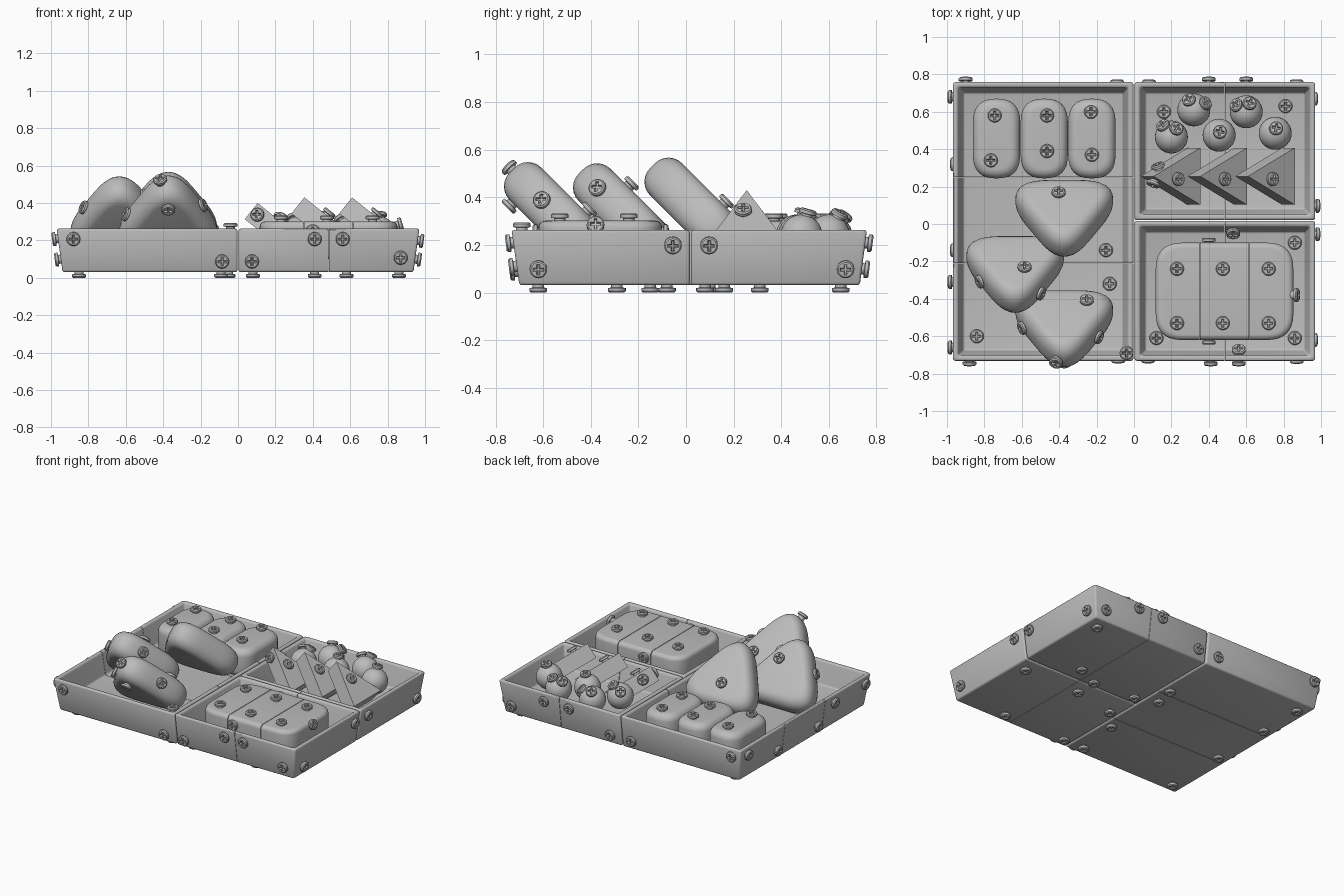
import bpy, bmesh, math
from mathutils import Matrix, Vector

cube = bpy.data.objects.get("Cube")
if cube:
    bpy.data.objects.remove(cube)

GREY = (0.5, 0.5, 0.5, 1)
mat = bpy.data.materials.new("plain_grey")
mat.use_nodes = True
mat.diffuse_color = GREY
mat.node_tree.nodes["Principled BSDF"].inputs["Base Color"].default_value = GREY


def place(name, mesh, matrix):
    ob = bpy.data.objects.new(name, mesh)
    ob.matrix_world = matrix
    bpy.context.collection.objects.link(ob)
    return ob


def finish(bm, name, matrix=Matrix(), angle=35):
    bmesh.ops.recalc_face_normals(bm, faces=bm.faces)
    mesh = bpy.data.meshes.new(name)
    bm.to_mesh(mesh)
    bm.free()
    mesh.shade_smooth()
    mesh.set_sharp_from_angle(angle=math.radians(angle))
    mesh.materials.append(mat)
    return place(name, mesh, matrix)


def finish_cut(bm, name, axis, cuts, gap, matrix=Matrix()):
    """Slice a solid into neighbouring parts with fine seams."""
    bounds = [-9] + cuts + [9]
    for n, (lo, hi) in enumerate(zip(bounds, bounds[1:])):
        part = bm.copy()
        for limit, sign in ((lo + gap, -1), (hi - gap, 1)):
            normal, co = Vector(), Vector()
            normal[axis], co[axis] = sign, limit
            bmesh.ops.bisect_plane(part, geom=part.verts[:] + part.edges[:] + part.faces[:],
                                   plane_co=co, plane_no=normal, clear_outer=True)
            rim = [e for e in part.edges if e.is_boundary]
            if rim:
                bmesh.ops.triangle_fill(part, edges=rim, use_beauty=True)
        finish(part, f"{name}_{n + 1}", matrix, 30)
    bm.free()


def frame(x_axis, y_axis, z_axis, origin):
    m = Matrix((x_axis, y_axis, z_axis)).transposed().to_4x4()
    m.translation = origin
    return m


def rounded(corners, cut, steps=8):
    """Outline with each corner softened by a curve."""
    pts = []
    corners = [Vector(p) for p in corners]
    for i, p in enumerate(corners):
        a = p + (corners[i - 1] - p).normalized() * cut
        b = p + (corners[(i + 1) % len(corners)] - p).normalized() * cut
        for k in range(steps + 1):
            t = k / steps
            pts.append(a * (1 - t) ** 2 + p * 2 * t * (1 - t) + b * t * t)
    return pts


def rounded_box(hx, hy, cut):
    return rounded([(-hx, -hy), (hx, -hy), (hx, hy), (-hx, hy)], cut)


def slab(outline, thick, soft, steps=6):
    """Extruded outline with rounded upper and lower rims."""
    bm = bmesh.new()
    hx = max(abs(p.x) for p in outline)
    hy = max(abs(p.y) for p in outline)
    levels = []
    for side in (-1, 1):
        arc = []
        for k in range(steps + 1 if soft else 1):
            a = math.pi / 2 * k / steps
            arc.append((soft * (1 - math.cos(a)),
                        side * (thick / 2 - soft + soft * math.sin(a))))
        levels += arc[::-1] if side < 0 else arc
    rings = [[bm.verts.new((p.x * (1 - d / hx), p.y * (1 - d / hy), z)) for p in outline]
             for d, z in levels]
    for low, high in zip(rings, rings[1:]):
        for i in range(len(outline)):
            bm.faces.new((low[i - 1], low[i], high[i], high[i - 1]))
    bm.faces.new(rings[0])
    bm.faces.new(rings[-1])
    return bm


# Trays: drafted boxes, hollowed, then cut into tiles
FLOOR, BASE, RIM = 0.1, 0.031, 0.263


def tray(name, x0, x1, y0, y1, axis, cuts):
    bm = bmesh.new()
    bmesh.ops.create_cube(bm, size=1)
    for v in bm.verts:
        x, y = (x1 if v.co.x > 0 else x0), (y1 if v.co.y > 0 else y0)
        if v.co.z > 0:
            v.co = (x, y, RIM)
        else:
            v.co = (max(-0.938, min(0.938, x)), max(-0.7, min(0.73, y)), BASE)
    bm.normal_update()
    top = max(bm.faces, key=lambda f: f.normal.z)
    bmesh.ops.inset_region(bm, faces=[top], thickness=0.042)
    bmesh.ops.inset_region(bm, faces=[top], thickness=0.038, depth=FLOOR - RIM)
    bmesh.ops.bevel(bm, geom=list(bm.edges), offset=0.012, segments=3,
                    profile=0.5, affect='EDGES')
    finish_cut(bm, name, axis, cuts, 0.0015)


tray("large_tray", -0.97, -0.003, -0.733, 0.76, 1, [-0.21, 0.25])
tray("back_tray", 0.003, 0.97, 0.021, 0.76, 0, [0.485])
tray("front_tray", 0.003, 0.97, -0.733, 0.016, 0, [0.485])


# Shared screw mesh: shaft plus head with a recessed cross
def screw_mesh():
    bm = bmesh.new()
    sides, top = 20, 0.031

    def ring(r, z):
        return [bm.verts.new((r * math.cos(math.tau * i / sides),
                              r * math.sin(math.tau * i / sides), z)) for i in range(sides)]

    def bridge(a, b):
        for i in range(len(a)):
            bm.faces.new((a[i - 1], a[i], b[i], b[i - 1]))

    def plus(l, w, z):
        quarter = [Vector((l, -w)), Vector((l, w)), Vector((w, w))]
        return [bm.verts.new((*(Matrix.Rotation(math.pi / 2 * q, 2) @ p), z))
                for q in range(4) for p in quarter]

    rings = [ring(r, z) for r, z in ((0.024, -0.02), (0.024, 0.01), (0.037, 0.012),
                                     (0.037, 0.025), (0.031, top))]
    for a, b in zip(rings, rings[1:]):
        bridge(a, b)
    bm.faces.new(rings[0])
    upper, lower = plus(0.023, 0.007, top), plus(0.02, 0.0035, top - 0.01)
    bridge(upper, lower)
    bm.faces.new(lower)
    bmesh.ops.triangle_fill(bm, use_beauty=True, edges=[
        bm.edges.get((loop[i - 1], loop[i])) for loop in (rings[-1], upper)
        for i in range(len(loop))])
    return finish(bm, "screw_rim", Matrix.Translation((-0.04, -0.69, RIM)), 25).data


SCREW = screw_mesh()


def screw(name, pos, normal):
    rot = Vector(normal).to_track_quat('Z', 'Y').to_matrix().to_4x4()
    place("screw_" + name, SCREW, Matrix.Translation(pos) @ rot)


def draft(z):
    return 0.03 * (RIM - z) / (RIM - BASE)


for x, z in ((-.88, .21), (-.085, .09), (.075, .09), (.41, .21), (.56, .21), (.87, .11)):
    screw("front", (x, -0.733 + draft(z), z), (0, -1, -0.13))
for x, z in ((-.9, .21), (-.09, .1), (.08, .1), (.4, .21), (.6, .21), (.87, .1)):
    screw("back", (x, 0.76 - draft(z), z), (0, 1, -0.13))
for y, z in ((-.62, .1), (-.055, .2), (.097, .2), (.67, .1)):
    screw("left", (0.97 - draft(z), y, z), (1, 0, -0.13))
for y, z in ((.68, .21), (.32, .1), (-.14, .1), (-.31, .21), (-.66, .21)):
    screw("right", (-0.97 + draft(z), y, z), (-1, 0, -0.13))
for x, y in ((.86, .65), (.58, .16), (.41, .08), (.08, .1), (.86, -.08), (.58, -.62),
             (.41, -.08), (.08, -.15), (.08, -.62), (-.05, .31), (-.85, .65), (-.85, .31),
             (-.08, .16), (-.85, -.15), (-.05, -.29), (-.09, -.62), (-.85, -.62)):
    screw("base", (x, y, BASE), (0, 0, -1))
for x, y in ((.16, .6), (.81, .63), (.86, -.1), (.12, -.61), (.86, -.61),
             (-.15, -.14), (-.13, -.32), (-.84, -.6)):
    screw("floor", (x, y, FLOOR), (0, 0, 1))

# Rounded blocks at the back of the large tray
TOP = 0.302
BLOCK, MID = TOP - FLOOR, (TOP + FLOOR) / 2
for x in (-0.735, -0.48, -0.225):
    finish(slab(rounded_box(.126, .213, .122), BLOCK, 0.05), "rounded_block",
           Matrix.Translation((x, 0.457, MID)))
for x, y in ((-.745, .58), (-.765, .34), (-.465, .58), (-.465, .39), (-.23, .6), (-.225, .37)):
    screw("rounded_block", (x, y, TOP), (0, 0, 1))

# Three-part loaf in the front tray
finish_cut(slab(rounded_box(.368, .26, .14), BLOCK, 0.03), "loaf_part", 0,
           [-0.132, 0.132], 0.002, Matrix.Translation((0.484, -0.36, MID)))
for x in (0.23, 0.475, 0.72):
    for y in (-0.24, -0.53):
        screw("loaf", (x, y, TOP), (0, 0, 1))
for pos, n in (((.4, -.105, .25), (0, 1, 0)), ((.4, -.613, .25), (0, -1, 0)),
               ((.85, -.38, .28), (1, 0, .3)),
               ((.53, -.038, .2), (0, -1, 1)), ((.56, -.685, .2), (0, 1, 1))):
    screw("loaf_side", pos, n)

# Leaning rounded triangles in the large tray
tilt = math.radians(45)
c, s = math.cos(tilt), math.sin(tilt)
soft_triangle = rounded([(-.352, -.225), (.352, -.225), (0, .372)], .27, 10)
HALF = 0.095
FACE, UNDER = (0, 0, 1), (0, 0, -1)
SIDE_A, SIDE_B, TIP = (.86, .5, 0), (-.86, .5, 0), (.2, 1, 0)
for x, y, z, marks in (
        (-.373, -.55, .333, ((-.12, -.09, FACE), (0, .157, UNDER), (.21, 0, SIDE_A),
                             (-.17, .07, SIDE_B), (.04, .253, TIP))),
        (-.635, -.26, .328, ((-.05, .07, FACE), (.175, .06, SIDE_A), (-.122, .15, SIDE_B))),
        (-.373, .04, .352, ((.03, -.07, FACE),))):
    m = frame((-1, 0, 0), (0, -c, s), (0, s, c), (x, y, z))
    finish(slab(soft_triangle, 2 * HALF, 0.08), "leaning_triangle", m)
    for u, v, n in marks:
        screw("triangle", m @ Vector((u, v, HALF * n[2])), m.to_3x3() @ Vector(n))

# Wedges leaning in the back tray
wedge = [Vector(p) for p in ((-.152, -.16), (.152, -.16), (0, .16))]
up, out = Vector((-0.78, 0, 0.625)), Vector((0.625, 0, 0.78))
for x, z in ((0.105, 0.4), (0.355, 0.43), (0.61, 0.43)):
    apex = Vector((x, 0.255, z))
    finish(slab(wedge, 0.11, 0), "wedge",
           frame((0, 1, 0), up, out, apex - up * 0.16 - out * 0.055))
    screw("wedge", apex - up * 0.155 - Vector((0, 0.015, 0)), out)
screw("wedge_side", (0.134, 0.293, 0.312), (-0.34, 0.9, 0.26))
screw("wedge_side", (0.11, 0.232, 0.333), (-0.34, -0.9, 0.26))

# Balls in the back tray
balls = {(.32, .61): ((-.03, .06), (.07, .04)), (.6, .6): ((-.06, .04), (.02, .05)),
         (.2, .465): ((-.05, .07), (.03, .05)), (.455, .475): ((.005, .02),),
         (.755, .485): ((.005, .03),)}
R = 0.088
for (x, y), marks in balls.items():
    centre = Vector((x, y, 0.24))
    bm = bmesh.new()
    bmesh.ops.create_uvsphere(bm, u_segments=32, v_segments=16, radius=R)
    finish(bm, "ball", Matrix.Translation(centre))
    for u, v in marks:
        u, v = u * 0.78, v * 0.78
        n = Vector((u, v, math.sqrt(R * R - u * u - v * v)))
        screw("ball", centre + n * 0.94, n)
